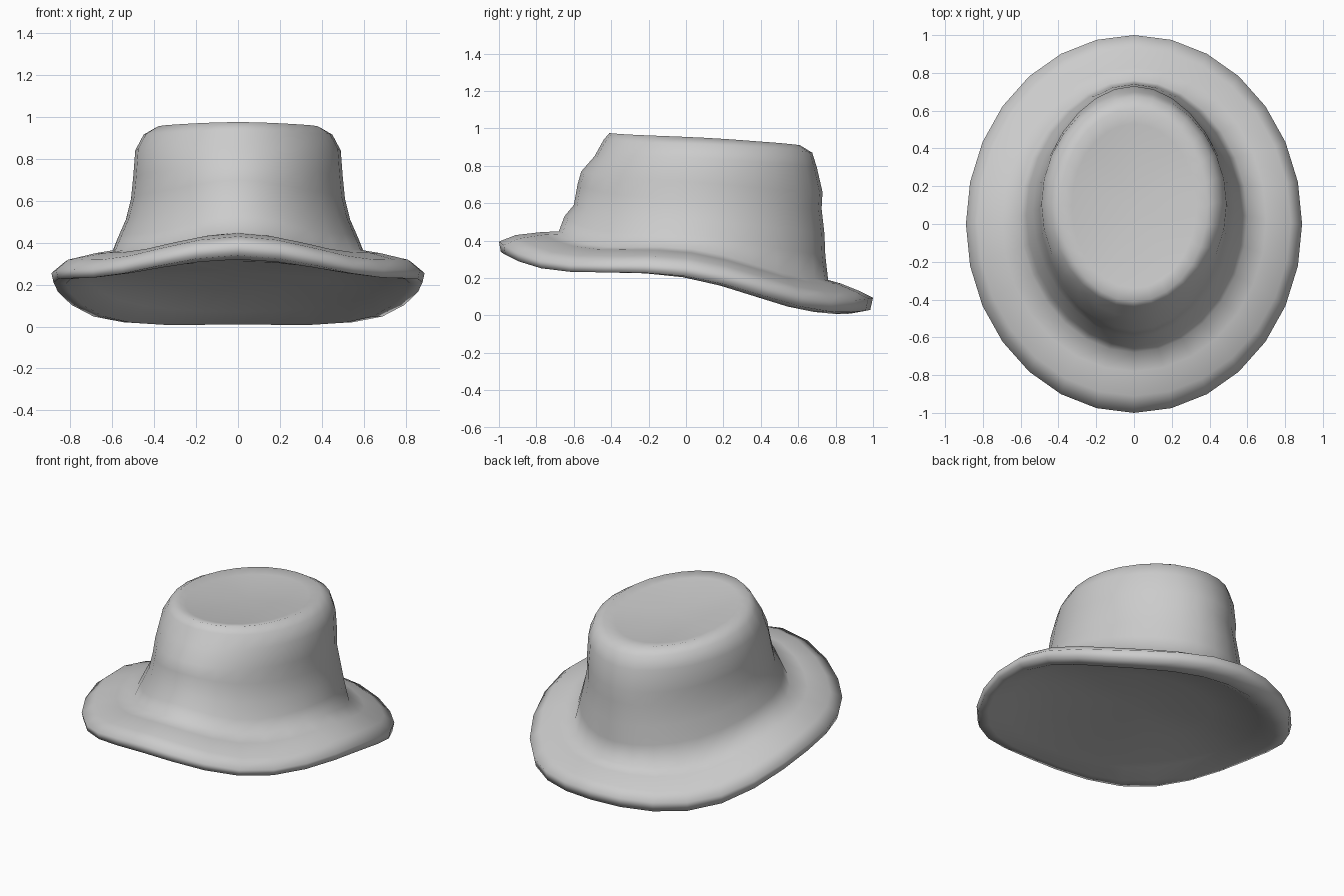
import bpy, bmesh
from math import sin, cos, pi

SEGMENTS = 28


def ring_height(heights, t):
    """Smooth height from front (t=0) to back (t=pi), mirrored left/right."""
    u = (t if t <= pi else 2 * pi - t) / pi * 4
    i = min(int(u), 3)
    f = u - i
    p = [heights[1]] + list(heights) + [heights[3]]
    a, b, c, d = p[i:i + 4]
    return b + 0.5 * f * (c - a + f * (2*a - 5*b + 4*c - d + f * (3*(b - c) + d - a)))


def make_loft(name, rings, close_start=None, close_end=None):
    """Skin egg-shaped rings: half width, front y, back y, end pinch, five heights."""
    bm = bmesh.new()
    loops = []
    for w, yf, yb, pinch, heights in rings:
        loop = []
        for k in range(SEGMENTS):
            t = 2 * pi * k / SEGMENTS
            x = w * sin(t) * (1 - pinch * cos(t) ** 2)
            y = (yf + yb) / 2 - (yb - yf) / 2 * cos(t)
            loop.append(bm.verts.new((x, y, ring_height(heights, t))))
        loops.append(loop)
    for a, b in zip(loops, loops[1:]):
        for k in range(SEGMENTS):
            n = (k + 1) % SEGMENTS
            bm.faces.new((a[k], a[n], b[n], b[k]))
    for loop, centre in ((loops[0], close_start), (loops[-1], close_end)):
        if centre:
            c = bm.verts.new(centre)
            for k in range(SEGMENTS):
                bm.faces.new((loop[k], loop[(k + 1) % SEGMENTS], c))
    bmesh.ops.recalc_face_normals(bm, faces=bm.faces)
    for f in bm.faces:
        f.smooth = True
    mesh = bpy.data.meshes.new(name)
    bm.to_mesh(mesh)
    bm.free()
    obj = bpy.data.objects.new(name, mesh)
    bpy.context.collection.objects.link(obj)
    return obj


# Whole hat as one skin: underside, rolled brim edge, brim top, crown, flat top
make_loft("hat", [
    # gently domed underside of brim
    (0.45, -0.50, 0.50, 0, (0.31, 0.29, 0.26, 0.20, 0.17)),
    (0.72, -0.80, 0.78, 0, (0.32, 0.27, 0.235, 0.11, 0.07)),
    (0.82, -0.92, 0.88, 0, (0.32, 0.245, 0.205, 0.03, 0.01)),
    # rolled edge
    (0.88, -0.99, 0.985, 0, (0.34, 0.24, 0.21, 0.03, 0.03)),
    (0.89, -1.00, 1.00, 0, (0.395, 0.28, 0.255, 0.09, 0.095)),
    # top of brim
    (0.83, -0.91, 0.93, 0, (0.43, 0.325, 0.305, 0.14, 0.13)),
    (0.70, -0.78, 0.83, 0, (0.445, 0.36, 0.335, 0.19, 0.17)),
    (0.60, -0.68, 0.76, 0.03, (0.45, 0.37, 0.355, 0.22, 0.19)),
    # crown wall with its dented front
    (0.57, -0.65, 0.745, 0.07, (0.53, 0.45, 0.43, 0.35, 0.32)),
    (0.535, -0.60, 0.74, 0.09, (0.59, 0.54, 0.51, 0.46, 0.44)),
    (0.51, -0.58, 0.725, 0.10, (0.70, 0.65, 0.61, 0.58, 0.57)),
    (0.50, -0.56, 0.73, 0.09, (0.77, 0.74, 0.71, 0.67, 0.66)),
    (0.49, -0.49, 0.70, 0.06, (0.85, 0.85, 0.84, 0.81, 0.79)),
    # rounded top rim and slightly sunken top
    (0.45, -0.44, 0.675, 0.04, (0.94, 0.925, 0.915, 0.89, 0.87)),
    (0.39, -0.41, 0.61, 0, (0.975, 0.965, 0.95, 0.925, 0.91)),
    (0.33, -0.34, 0.53, 0, (0.96, 0.95, 0.935, 0.91, 0.90)),
], close_start=(0, 0, 0.26), close_end=(0, 0.1, 0.92))
